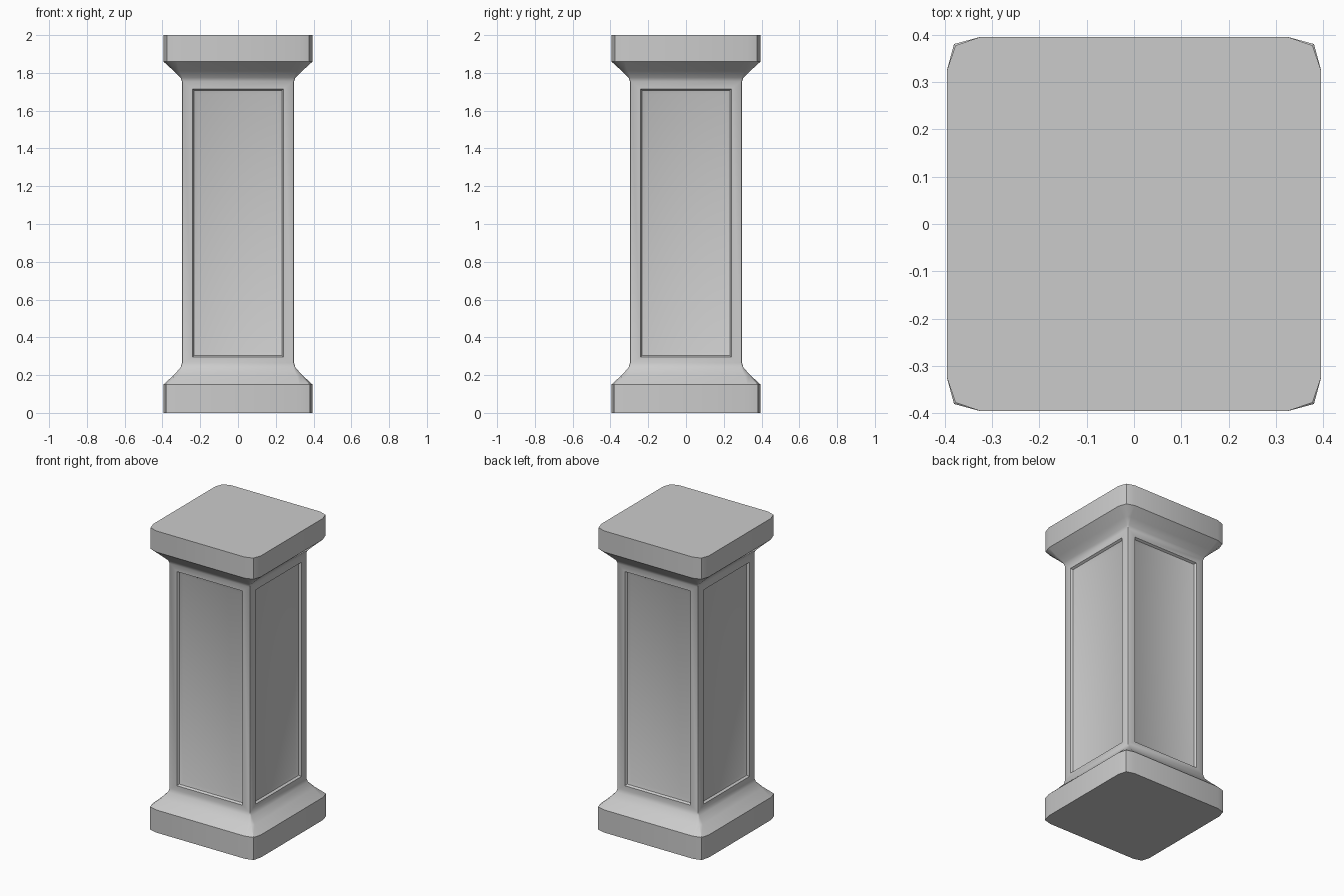
import bpy, bmesh

if "Cube" in bpy.data.objects:
    bpy.data.objects.remove(bpy.data.objects["Cube"])

# Profile: z, half width, corner bevel length, inset of the corner's middle point
PROFILE = [
    (0.00, 0.395, 0.070, 0.015), (0.15, 0.395, 0.070, 0.015),
    (0.20, 0.340, 0.030, 0.008), (0.24, 0.304, 0.010, 0.003),
    (0.265, 0.297, 0.006, 0.002), (1.755, 0.297, 0.006, 0.002),
    (1.775, 0.304, 0.010, 0.003), (1.81, 0.340, 0.030, 0.008),
    (1.86, 0.395, 0.070, 0.018), (2.00, 0.395, 0.070, 0.018),
]

bm = bmesh.new()


def ring(z, h, c, m):
    """Square outline with a two-segment bevel at each corner."""
    corner = [(h, h - c), (h - m, h - m), (h - c, h)]
    pts = []
    for _ in range(4):
        pts += corner
        corner = [(-y, x) for x, y in corner]
    return [bm.verts.new((x, y, z)) for x, y in pts]


# Pillar body: base, flared mouldings, shaft and cap in one loft
rings = [ring(*p) for p in PROFILE]
panels = []
for k, (a, b) in enumerate(zip(rings, rings[1:])):
    for i in range(12):
        j = (i + 1) % 12
        f = bm.faces.new((a[i], a[j], b[j], b[i]))
        if k == 4 and i % 3 == 2:
            panels.append(f)
bm.faces.new(rings[0][::-1])
bm.faces.new(rings[-1])
bm.normal_update()

# Recessed panel on each side of the shaft
for f in panels:
    bmesh.ops.inset_region(bm, faces=[f], thickness=0.051, use_even_offset=True)
    for v in f.verts:
        v.co.z = 0.295 if v.co.z < 1 else 1.715
    for width, depth in ((0.008, -0.014), (0.022, -0.010)):
        bmesh.ops.inset_region(bm, faces=[f], thickness=width, depth=depth,
                               use_even_offset=True)

mesh = bpy.data.meshes.new("pillar")
bm.to_mesh(mesh)
bm.free()
pillar = bpy.data.objects.new("pillar", mesh)
bpy.context.collection.objects.link(pillar)
bpy.context.view_layer.objects.active = pillar
pillar.select_set(True)
bpy.ops.object.shade_smooth_by_angle(angle=0.6)
